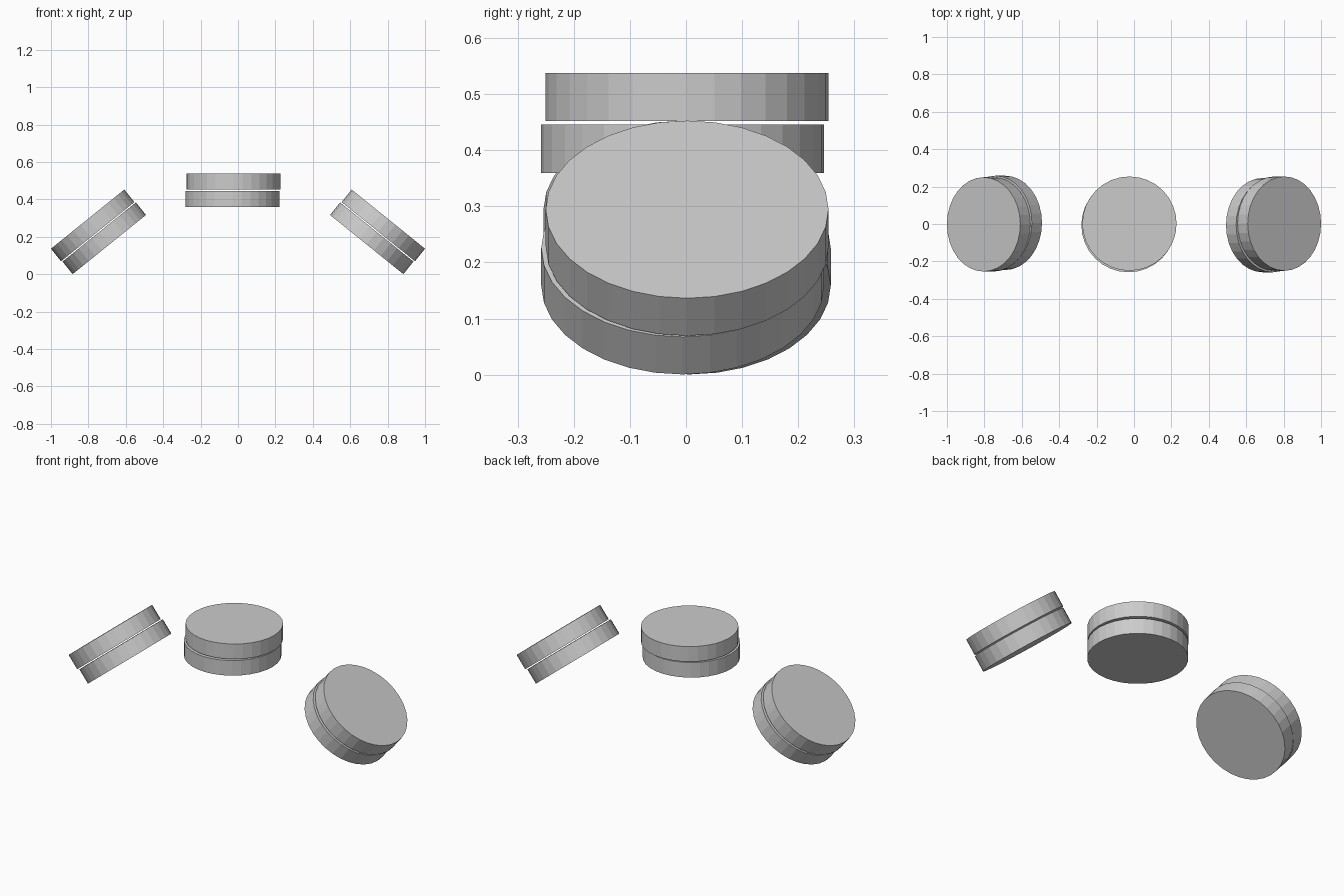
import bpy
from math import radians
from mathutils import Matrix, Vector

if "Cube" in bpy.data.objects:
    bpy.data.objects.remove(bpy.data.objects["Cube"])

R, T, STEP = 0.252, 0.086, 0.0925   # disc radius, thickness, stacking pitch
SLIP = Vector((-0.005, -0.008, -STEP))   # lower disc sits slightly off-centre


def disc(name, matrix):
    bpy.ops.mesh.primitive_cylinder_add(vertices=32, radius=R, depth=T)
    ob = bpy.context.object
    ob.name = name
    ob.matrix_world = matrix


def disc_pair(name, base):
    disc(name + "_upper_disc", base)
    disc(name + "_lower_disc", base @ Matrix.Translation(SLIP))


# Flat pair in the middle
disc_pair("centre", Matrix.Translation((-0.0245, 0.002, 0.495)))

# Tilted pairs either side, the left one turned half a circle about z
tilted = Matrix.Translation((0.777, 0.002, 0.261)) @ Matrix.Rotation(radians(38.9), 4, 'Y')
disc_pair("right", tilted)
disc_pair("left", Matrix.Rotation(radians(180), 4, 'Z') @ tilted)
